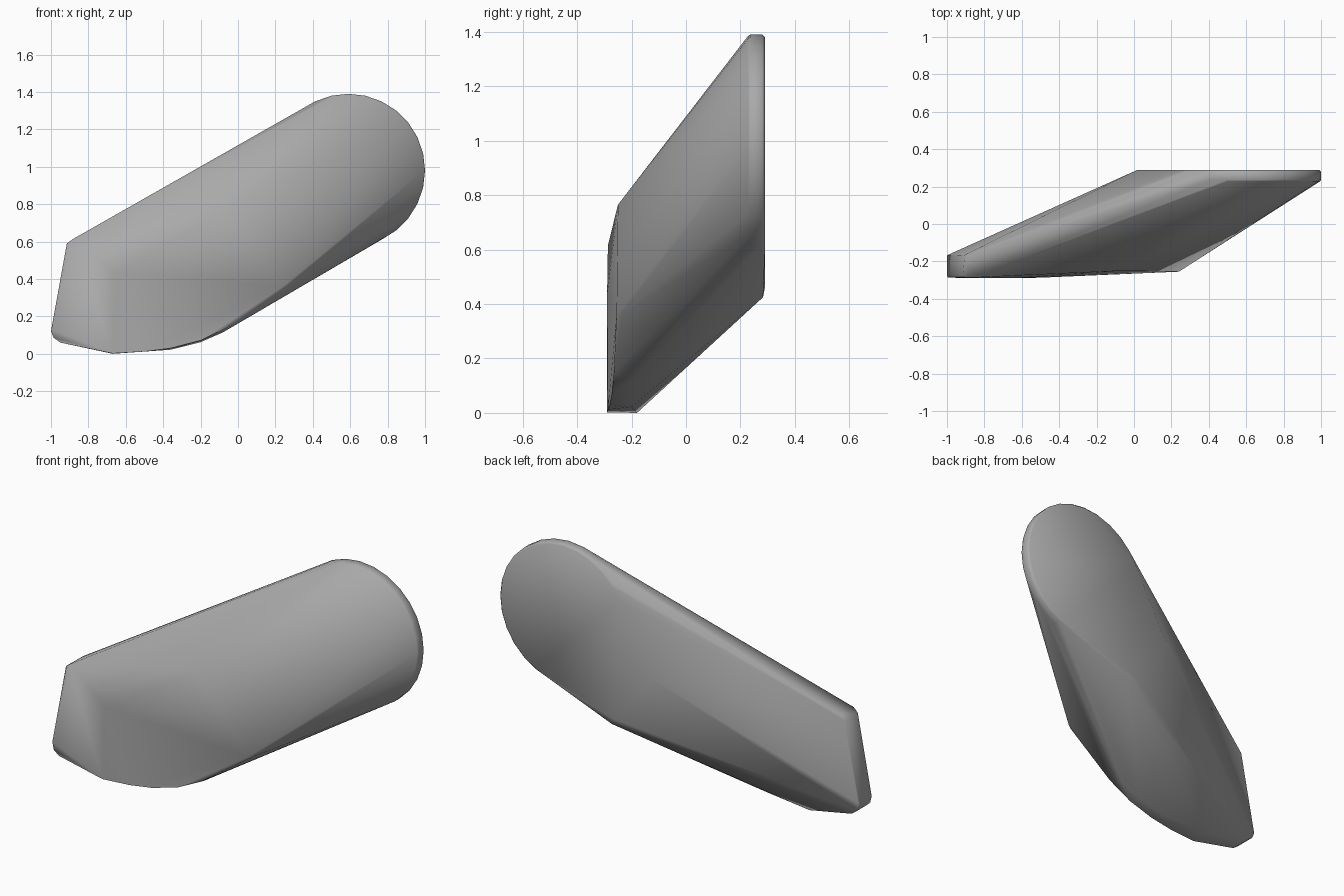
import bpy, bmesh, math

if "Cube" in bpy.data.objects:
    bpy.data.objects.remove(bpy.data.objects["Cube"])

grey = bpy.data.materials.new("plain_grey")
grey.diffuse_color = (0.40, 0.40, 0.40, 1)
grey.use_nodes = True
grey.node_tree.nodes["Principled BSDF"].inputs["Base Color"].default_value = grey.diffuse_color

# round upper end: a thin disc facing the front
pts = []
for i in range(28):
    a = 2 * math.pi * i / 28
    for y, r in ((0.228, 0.405), (0.236, 0.41), (0.28, 0.41), (0.29, 0.40)):
        pts.append((0.59 + r * math.cos(a), y, 0.98 + r * math.sin(a)))

# front ridge corners and back ridge corners
pts += [(-0.07, -0.25, 0.765), (0.24, -0.255, 0.36), (0.27, -0.235, 0.365)]
pts += [(0.02, 0.29, 0.76), (0.26, 0.29, 0.46), (0.28, 0.283, 0.425)]

# blunt lower left end, front and back edges
for x, z in ((-0.905, 0.59), (-0.88, 0.615), (-0.995, 0.13), (-0.985, 0.085), (-0.95, 0.06)):
    pts += [(x, -0.287, z), (x, -0.165, z)]
pts += [(-1.0, -0.275, 0.12), (-1.0, -0.17, 0.12), (-0.915, -0.275, 0.59)]

# curved underside
pts += [(-0.67, -0.29, 0.002), (-0.67, -0.18, 0.0), (-0.66, -0.29, 0.43),
        (-0.5, -0.287, 0.012), (-0.36, -0.28, 0.03), (-0.2, -0.272, 0.072),
        (-0.05, -0.265, 0.145), (-0.36, -0.2, 0.022), (-0.2, -0.2, 0.062),
        (-0.08, -0.2, 0.115), (0.0, -0.2, 0.17)]

# wrap everything in one convex skin
bm = bmesh.new()
for p in pts:
    bm.verts.new(p)
res = bmesh.ops.convex_hull(bm, input=bm.verts)
loose = [v for v in bm.verts if not v.link_faces]
bmesh.ops.delete(bm, geom=loose, context='VERTS')
bmesh.ops.dissolve_limit(bm, angle_limit=math.radians(0.5), verts=bm.verts, edges=bm.edges)
bmesh.ops.recalc_face_normals(bm, faces=bm.faces)
mesh = bpy.data.meshes.new("slanted_stone")
bm.to_mesh(mesh)
bm.free()
mesh.materials.append(grey)
stone = bpy.data.objects.new("slanted_stone", mesh)
bpy.context.collection.objects.link(stone)

# soft shading
bpy.context.view_layer.objects.active = stone
stone.select_set(True)
bpy.ops.object.shade_smooth_by_angle(angle=math.radians(60))
